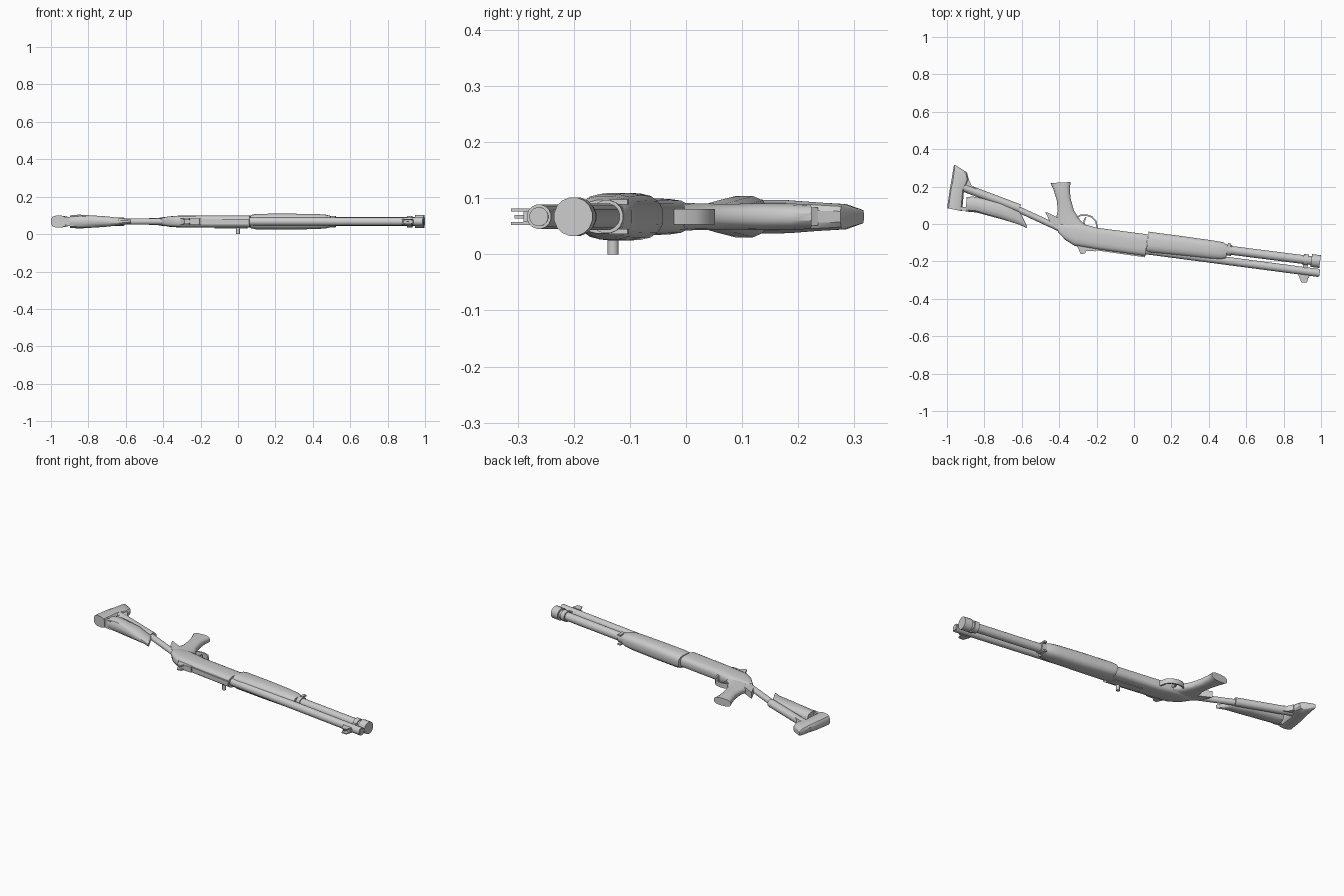
import bpy, bmesh, math
from mathutils import Vector

ZC = 0.067  # mid-plane height of the whole model
metal = bpy.data.materials.new("grey")
metal.diffuse_color = (0.6, 0.6, 0.6, 1)


def finish(name, bm, angle=35):
    bmesh.ops.recalc_face_normals(bm, faces=bm.faces)
    me = bpy.data.meshes.new(name)
    bm.to_mesh(me)
    bm.free()
    me.materials.append(metal)
    ob = bpy.data.objects.new(name, me)
    bpy.context.collection.objects.link(ob)
    bpy.ops.object.select_all(action='DESELECT')
    ob.select_set(True)
    bpy.context.view_layer.objects.active = ob
    bpy.ops.object.shade_smooth_by_angle(angle=math.radians(angle))
    return ob


def loft(name, stations, n=16, power=0.7, angle=35):
    """Skin rings; each station is (edge A x, y, edge B x, y, half thickness in z)."""
    bm = bmesh.new()
    rings = []
    for ax, ay, bx, by, hz in stations:
        a, b = Vector((ax, ay, ZC)), Vector((bx, by, ZC))
        ring = []
        for i in range(n):
            t = 2 * math.pi * (i + 0.5) / n
            c, s = math.cos(t), math.sin(t)
            c = math.copysign(abs(c) ** power, c)
            s = math.copysign(abs(s) ** power, s)
            ring.append(bm.verts.new((a + b) / 2 + (a - b) / 2 * c + Vector((0, 0, hz * s))))
        rings.append(ring)
    for r, q in zip(rings, rings[1:]):
        for i in range(n):
            j = (i + 1) % n
            bm.faces.new((r[i], r[j], q[j], q[i]))
    bm.faces.new(rings[0])
    bm.faces.new(rings[-1])
    return finish(name, bm, angle)


def tube(name, p, q, r, n=16):
    """Round bar between two points in the mid-plane."""
    d = (Vector(q) - Vector(p)).normalized()
    sx, sy = -d.y * r, d.x * r
    return loft(name, [(x + sx, y + sy, x - sx, y - sy, r) for x, y in (p, q)], n, 1.0)


def slab(name, pts, z0, z1):
    """Flat outline extruded in z."""
    bm = bmesh.new()
    f = bm.faces.new([bm.verts.new((x, y, z0)) for x, y in pts])
    ext = bmesh.ops.extrude_face_region(bm, geom=[f])
    vs = [v for v in ext['geom'] if isinstance(v, bmesh.types.BMVert)]
    bmesh.ops.translate(bm, verts=vs, vec=(0, 0, z1 - z0))
    return finish(name, bm)


def ribbon(name, path, t, hz):
    """Bent strip of thickness t following a path."""
    pts = [Vector(p) for p in path]
    left, right = [], []
    for i, p in enumerate(pts):
        d = (pts[min(i + 1, len(pts) - 1)] - pts[max(i - 1, 0)]).normalized()
        nrm = Vector((-d.y, d.x)) * t / 2
        left.append(p + nrm)
        right.append(p - nrm)
    return slab(name, left + right[::-1], ZC - hz, ZC + hz)


# Barrel, magazine tube and end fittings
tube("barrel", (0.0, -0.132), (0.99, -0.262), 0.022)
tube("muzzle_bore_rim", (0.975, -0.26), (0.993, -0.2624), 0.017)
tube("magazine_tube", (0.40, -0.126), (0.96, -0.197), 0.024)
tube("magazine_cap", (0.948, -0.195), (0.995, -0.201), 0.035)
tube("magazine_ring", (0.905, -0.19), (0.932, -0.1935), 0.031)
slab("barrel_clamp", [(0.908, -0.20), (0.932, -0.20), (0.925, -0.255), (0.902, -0.25)],
     ZC - 0.013, ZC + 0.013)

# Forend and its front bracket
loft("forend", [(0.078, -0.040, 0.065, -0.150, 0.036),
                (0.105, -0.044, 0.092, -0.155, 0.042),
                (0.27, -0.066, 0.26, -0.172, 0.043),
                (0.42, -0.087, 0.41, -0.188, 0.041),
                (0.473, -0.096, 0.465, -0.192, 0.037),
                (0.500, -0.110, 0.492, -0.185, 0.030)])
tube("forend_collar", (0.49, -0.1375), (0.522, -0.1415), 0.030)
for s in (-1, 1):
    slab("bracket_ear", [(0.502, -0.102), (0.52, -0.104), (0.516, -0.137), (0.498, -0.135)],
         ZC + s * 0.022, ZC + s * 0.031)

# Receiver with top rail, port plate and charging handle
loft("receiver", [(-0.408, 0.000, -0.405, -0.045, 0.020),
                  (-0.370, 0.008, -0.368, -0.085, 0.028),
                  (-0.310, 0.010, -0.318, -0.117, 0.032),
                  (-0.195, -0.020, -0.210, -0.134, 0.033),
                  (0.075, -0.055, 0.060, -0.172, 0.033)], power=0.6)
slab("top_rail", [(-0.20, -0.125), (0.06, -0.16), (0.059, -0.178), (-0.202, -0.141)],
     ZC - 0.014, ZC + 0.014)
slab("port_plate", [(-0.12, -0.075), (0.05, -0.098), (0.045, -0.14), (-0.125, -0.117)],
     ZC - 0.036, ZC - 0.03)
bm = bmesh.new()
bmesh.ops.create_cone(bm, cap_ends=True, segments=12, radius1=0.01, radius2=0.01, depth=0.05)
bmesh.ops.translate(bm, verts=bm.verts, vec=(0, -0.13, 0.025))
finish("charging_handle", bm)

# Sights: base plus a pair of ears each
slab("rear_sight_base", [(-0.315, -0.11), (-0.20, -0.128), (-0.205, -0.146), (-0.285, -0.142)],
     ZC - 0.016, ZC + 0.016)
slab("front_sight_base", [(0.875, -0.26), (0.94, -0.268), (0.935, -0.29), (0.885, -0.284)],
     ZC - 0.009, ZC + 0.009)
slab("front_sight_post", [(0.90, -0.28), (0.912, -0.282), (0.908, -0.306), (0.900, -0.305)],
     ZC - 0.003, ZC + 0.003)
for s in (-1, 1):
    z = ZC + s * 0.012
    slab("rear_sight_ear", [(-0.305, -0.115), (-0.25, -0.125), (-0.262, -0.158), (-0.285, -0.161)],
         z - 0.004, z + 0.004)
    slab("front_sight_ear", [(0.878, -0.27), (0.935, -0.277), (0.925, -0.312), (0.895, -0.312)],
         z - 0.003, z + 0.003)

# Pistol grip, tang, trigger and guard
loft("grip", [(-0.447, 0.219, -0.338, 0.224, 0.022),
              (-0.432, 0.185, -0.343, 0.188, 0.024),
              (-0.414, 0.130, -0.338, 0.135, 0.024),
              (-0.408, 0.070, -0.320, 0.070, 0.023),
              (-0.420, 0.025, -0.285, 0.018, 0.024),
              (-0.400, -0.020, -0.230, -0.030, 0.026)], power=0.75)
slab("grip_tang", [(-0.475, 0.067), (-0.41, 0.035), (-0.37, 0.01), (-0.40, -0.04), (-0.452, 0.016)],
     ZC - 0.019, ZC + 0.019)
ribbon("trigger_guard", [(-0.315, 0.010), (-0.305, 0.035), (-0.285, 0.047), (-0.255, 0.048),
                         (-0.225, 0.038), (-0.204, 0.015), (-0.195, -0.025)], 0.008, 0.014)
ribbon("trigger", [(-0.262, -0.01), (-0.268, 0.012), (-0.258, 0.035)], 0.008, 0.006)

# Stock: inner tube, sleeve, cheek piece and butt pad
tube("stock_tube", (-0.64, 0.088), (-0.39, -0.027), 0.017)
tube("stock_sleeve", (-0.93, 0.203), (-0.612, 0.083), 0.023)
loft("cheek_piece", [(-0.895, 0.145, -0.900, 0.066, 0.034),
                     (-0.860, 0.148, -0.840, 0.060, 0.038),
                     (-0.720, 0.120, -0.700, 0.022, 0.029),
                     (-0.615, 0.075, -0.615, -0.004, 0.018),
                     (-0.572, -0.010, -0.572, -0.022, 0.010)], n=12, power=0.8)
slab("stock_bridge", [(-0.93, 0.09), (-0.88, 0.09), (-0.88, 0.068), (-0.93, 0.075)],
     ZC - 0.025, ZC + 0.025)
slab("stock_gusset", [(-0.90, 0.235), (-0.882, 0.235), (-0.868, 0.205), (-0.84, 0.185), (-0.90, 0.17)],
     ZC - 0.016, ZC + 0.016)
loft("butt_pad", [(-0.962, 0.317, -0.952, 0.313, 0.012),
                  (-0.968, 0.290, -0.892, 0.275, 0.023),
                  (-0.977, 0.235, -0.882, 0.235, 0.026),
                  (-0.986, 0.185, -0.908, 0.180, 0.030),
                  (-1.000, 0.085, -0.918, 0.068, 0.032)], n=12, power=0.65)
